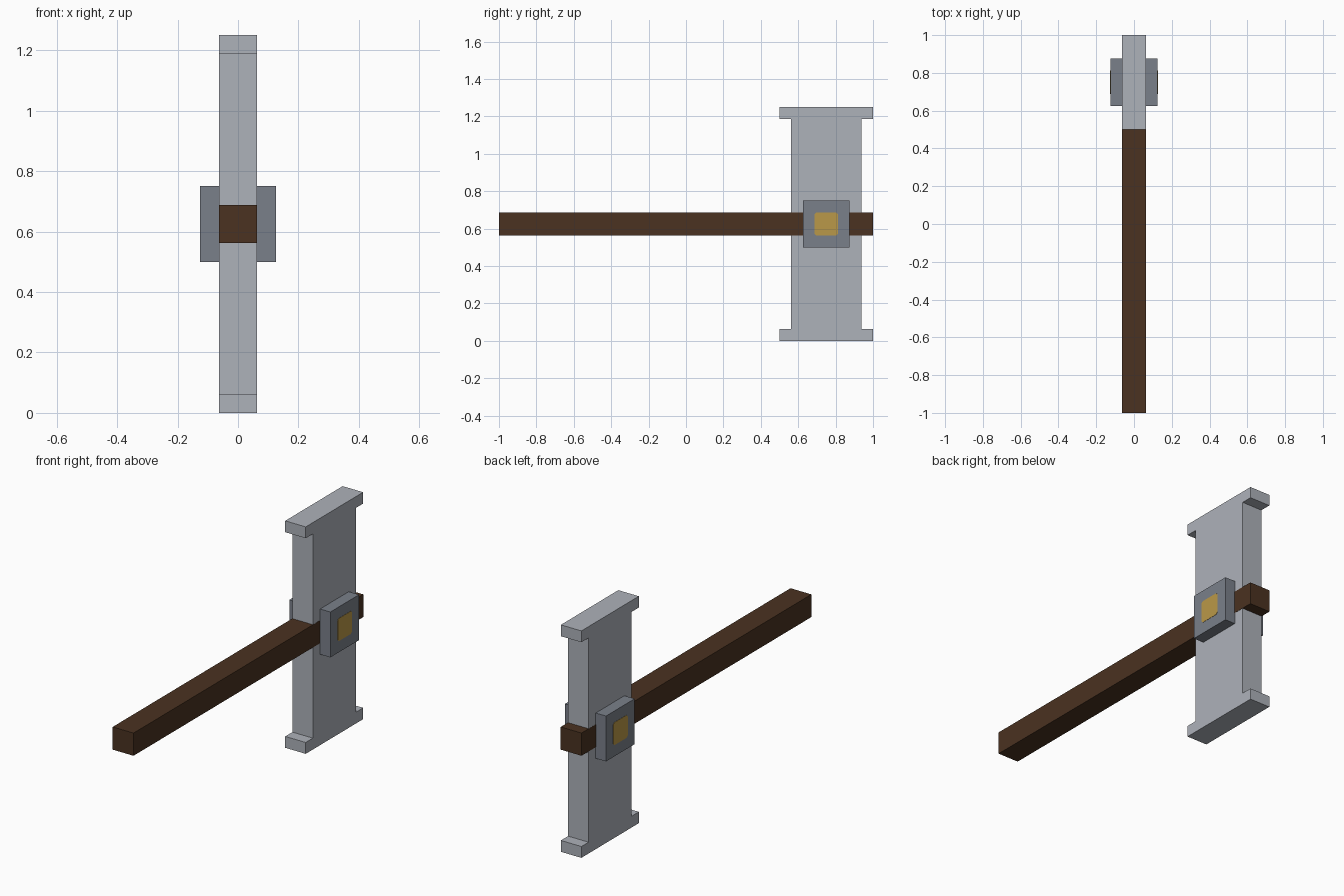
import bpy

cube = bpy.data.objects.get("Cube")
if cube:
    bpy.data.objects.remove(cube, do_unlink=True)


def material(name, rgb):
    mat = bpy.data.materials.new(name)
    mat.use_nodes = True
    mat.diffuse_color = (*rgb, 1)
    mat.node_tree.nodes["Principled BSDF"].inputs["Base Color"].default_value = (*rgb, 1)
    return mat


def prism(name, profile, x0, x1, mat):
    """Extrude a (y, z) outline, counter-clockwise seen from +x, along x."""
    n = len(profile)
    verts = [(x, y, z) for x in (x0, x1) for y, z in profile]
    faces = [tuple(reversed(range(n))), tuple(range(n, 2 * n))]
    faces += [(i, (i + 1) % n, (i + 1) % n + n, i + n) for i in range(n)]
    mesh = bpy.data.meshes.new(name)
    mesh.from_pydata(verts, [], faces)
    mesh.materials.append(mat)
    obj = bpy.data.objects.new(name, mesh)
    bpy.context.collection.objects.link(obj)
    return obj


def rect(y0, y1, z0, z1):
    return [(y0, z0), (y1, z0), (y1, z1), (y0, z1)]


steel = material("light_steel", (0.423, 0.445, 0.491))
iron = material("dark_iron", (0.195, 0.216, 0.254))
wood = material("dark_wood", (0.069, 0.032, 0.015))
gold = material("gold", (0.491, 0.314, 0.065))

CY, CZ = 0.75, 0.625   # centre of the head
HALF = 0.0625          # half thickness of head and handle

# Head: a flanged slab with a wider lip at both ends
quarter = [(0.25, 0.625), (0.25, 0.5625), (0.1875, 0.5625)]
upper = quarter[::-1]
right = [(y, -z) for y, z in quarter] + upper
left = [(-y, -z) for y, z in right]
prism("hammer_head", [(CY + y, CZ + z) for y, z in right + left], -HALF, HALF, steel)

# Handle, just proud of the head sides
w = HALF + 0.001
prism("handle", rect(-1, 1, CZ - HALF, CZ + HALF), -w, w, wood)

# Block through the head, forming a square boss on each side
prism("side_boss", rect(CY - 0.125, CY + 0.125, CZ - 0.125, CZ + 0.125), -0.125, 0.125, iron)

# Gold inlay with clipped corners on each boss
a, b = HALF, HALF - 0.01
octagon = [(-b, -a), (b, -a), (a, -b), (a, b), (b, a), (-b, a), (-a, b), (-a, -b)]
inlay = [(CY + y, CZ + z) for y, z in octagon]
prism("left_inlay", inlay, 0.124, 0.1265, gold)
prism("right_inlay", inlay, -0.1265, -0.124, gold)
